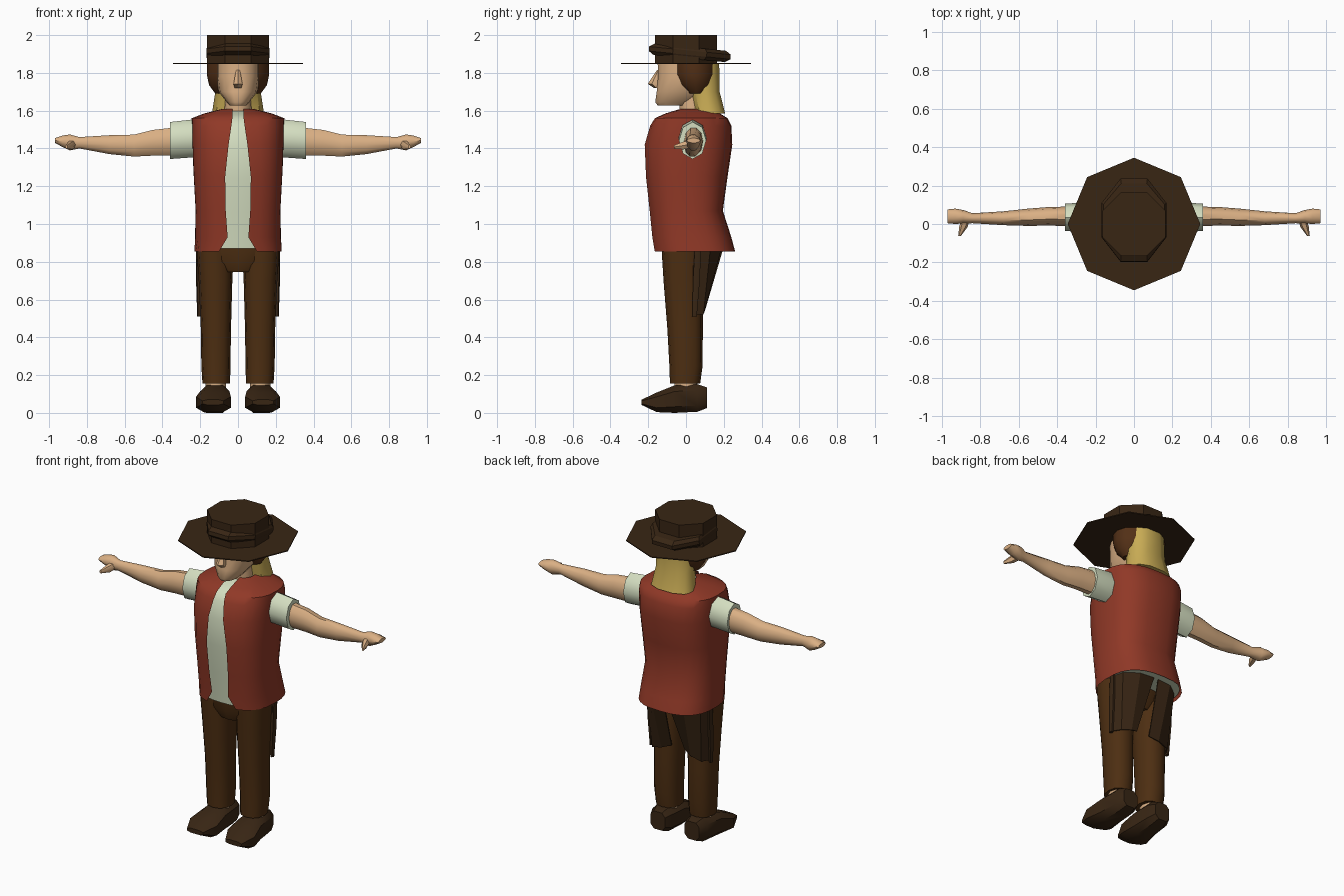
import bpy, bmesh, math
from mathutils import Vector


def material(name, rgb):
    m = bpy.data.materials.new(name)
    m.diffuse_color = (*rgb, 1)
    return m


RED = material("red_vest_cloth", (0.28, 0.04, 0.02))
CREAM = material("cream_cloth", (0.66, 0.73, 0.53))
SKIN = material("skin", (0.70, 0.43, 0.23))
BROWN = material("brown_trousers", (0.075, 0.028, 0.006))
DARK = material("dark_leather", (0.040, 0.019, 0.007))
HAIR = material("brown_hair", (0.085, 0.029, 0.008))
BLOND = material("blond_hair", (0.58, 0.41, 0.09))


def spow(v, e):
    return math.copysign(abs(v) ** e, v)


def finish(name, bm, mat, mirror=False, smooth=45):
    bmesh.ops.recalc_face_normals(bm, faces=bm.faces[:])
    me = bpy.data.meshes.new(name)
    bm.to_mesh(me)
    bm.free()
    me.materials.append(mat)
    ob = bpy.data.objects.new(name, me)
    bpy.context.collection.objects.link(ob)
    if smooth:
        bpy.ops.object.select_all(action='DESELECT')
        ob.select_set(True)
        bpy.context.view_layer.objects.active = ob
        bpy.ops.object.shade_smooth_by_angle(angle=math.radians(smooth))
    if mirror:
        ob.modifiers.new("mirror", 'MIRROR')
    return ob


def skin_rows(bm, rows, closed):
    """Quads between neighbouring rows of points."""
    vs = [[bm.verts.new(p) for p in r] for r in rows]
    n = len(rows[0])
    for a, b in zip(vs, vs[1:]):
        for i in range(n if closed else n - 1):
            j = (i + 1) % n
            bm.faces.new((a[i], a[j], b[j], b[i]))
    return vs


def loft(name, rings, mat, n=10, axis='z', p=2.0, phase=0.0, mirror=False, smooth=45, caps=True):
    """rings: (x, y, z, half size 1, half size 2) across the given axis."""
    angs = [phase + math.tau * i / n for i in range(n)]
    prof = [(spow(math.cos(t), 2 / p), spow(math.sin(t), 2 / p)) for t in angs]
    mu = max(abs(q[0]) for q in prof)
    mv = max(abs(q[1]) for q in prof)
    u, v = {'x': ((0, 1, 0), (0, 0, 1)), 'y': ((1, 0, 0), (0, 0, 1)),
            'z': ((1, 0, 0), (0, 1, 0))}[axis]
    u, v = Vector(u), Vector(v)
    bm = bmesh.new()
    rows = [[Vector(r[:3]) + u * (r[3] * a / mu) + v * (r[4] * b / mv) for a, b in prof]
            for r in rings]
    vs = skin_rows(bm, rows, True)
    if caps:
        bm.faces.new(vs[0])
        bm.faces.new(vs[-1])
    return finish(name, bm, mat, mirror, smooth)


# torso sections: height, half width, front y, back y, half opening
TORSO = [(0.855, 0.232, -0.175, 0.260, 0.100), (0.93, 0.228, -0.180, 0.240, 0.055),
         (1.07, 0.225, -0.195, 0.195, 0.065), (1.25, 0.235, -0.215, 0.220, 0.068),
         (1.42, 0.243, -0.220, 0.245, 0.050), (1.52, 0.245, -0.190, 0.240, 0.035),
         (1.56, 0.245, -0.165, 0.220, 0.030), (1.585, 0.18, -0.110, 0.180, 0.030),
         (1.61, 0.080, -0.030, 0.130, 0.030)]
P = 2.6

# vest, open down the front
rows = []
for z, w, yf, yb, gap in TORSO:
    t0 = math.asin((gap / w) ** (P / 2))
    row = []
    for i in range(25):
        t = t0 + (math.tau - 2 * t0) * i / 24
        row.append((w * spow(math.sin(t), 2 / P),
                    (yf + yb) / 2 - (yb - yf) / 2 * spow(math.cos(t), 2 / P), z))
    rows.append(row)
bm = bmesh.new()
skin_rows(bm, rows, False)
finish("vest", bm, RED)

# shirt just inside the vest, with short sleeves
loft("shirt", [(0, (f + b) / 2, max(z - 0.008, 0.87), w - 0.012, (b - f) / 2 - 0.012)
               for z, w, f, b, g in TORSO], CREAM, n=32, p=P)
loft("sleeve", [(0.19, 0.035, 1.45, 0.07, 0.095), (0.25, 0.035, 1.452, 0.075, 0.10),
                (0.36, 0.035, 1.442, 0.072, 0.098)], CREAM, n=8, axis='x', mirror=True)

# arms and hands
loft("arm", [(0.30, 0.040, 1.440, 0.052, 0.075), (0.45, 0.040, 1.430, 0.048, 0.068),
             (0.55, 0.035, 1.415, 0.045, 0.058), (0.68, 0.030, 1.420, 0.036, 0.050),
             (0.84, 0.030, 1.430, 0.026, 0.030), (0.89, 0.038, 1.432, 0.035, 0.042),
             (0.93, 0.040, 1.438, 0.040, 0.030), (0.97, 0.040, 1.442, 0.036, 0.012)],
     SKIN, axis='x', mirror=True)
loft("thumb", [(0.875, 0.03, 1.425, 0.022, 0.022), (0.888, -0.015, 1.415, 0.022, 0.020),
               (0.908, -0.063, 1.408, 0.007, 0.009)], SKIN, n=6, axis='y', mirror=True)

# neck, head and nose
loft("neck", [(0, 0.04, 1.55, 0.075, 0.07), (0, 0.03, 1.70, 0.065, 0.07)], SKIN)
loft("head", [(0, -0.065, 1.628, 0.045, 0.085), (0, -0.055, 1.645, 0.06, 0.108),
              (0, -0.025, 1.70, 0.103, 0.130), (0, 0.0, 1.78, 0.115, 0.148),
              (0, 0.0, 1.86, 0.115, 0.150)], SKIN, n=14, p=2.3)
loft("nose", [(0, -0.145, 1.72, 0.018, 0.025), (0, -0.16, 1.742, 0.024, 0.042),
              (0, -0.14, 1.815, 0.010, 0.014)], SKIN, n=6, phase=math.pi / 6)

# brown hair at the sides, blond hair falling at the back
loft("side_hair", [(0, 0.055, 1.69, 0.120, 0.055), (0, 0.05, 1.735, 0.153, 0.10),
                   (0, 0.045, 1.79, 0.165, 0.118), (0, 0.045, 1.85, 0.163, 0.120)],
     HAIR, n=14)
loft("back_hair", [(0, 0.127, 1.585, 0.138, 0.080), (0, 0.10, 1.70, 0.120, 0.078),
                   (0, 0.09, 1.78, 0.120, 0.088), (0, 0.085, 1.85, 0.118, 0.090)],
     BLOND, n=10, p=2.4)

# hat: flat brim, crown and a tilted band
loft("hat_brim", [(0, 0, 1.847, 0.345, 0.345), (0, 0, 1.853, 0.345, 0.345)],
     DARK, n=8, smooth=0)
loft("hat_crown", [(0, 0, 1.85, 0.165, 0.165), (0, 0, 2.0, 0.165, 0.165)],
     DARK, n=8, phase=math.pi / 8, smooth=0)
band = loft("hat_band", [(0, 0, -0.03, 0.160, 0.19), (0, 0, -0.012, 0.168, 0.217),
                         (0, 0, 0.012, 0.168, 0.217), (0, 0, 0.03, 0.160, 0.19)],
            DARK, n=8, phase=math.pi / 8, smooth=0)
band.location = (0, 0.02, 1.906)
band.rotation_euler = (-0.1, 0, 0)

# trousers
loft("hips", [(0, -0.02, 0.745, 0.09, 0.085), (0, -0.02, 0.80, 0.17, 0.105),
              (0, -0.02, 0.89, 0.212, 0.11)], BROWN, n=16, p=2.5)
loft("trouser_leg", [(0.115, -0.005, 0.155, 0.073, 0.080), (0.117, 0.0, 0.25, 0.077, 0.088),
                     (0.117, -0.005, 0.45, 0.080, 0.094), (0.119, -0.015, 0.70, 0.089, 0.104),
                     (0.125, -0.02, 0.88, 0.095, 0.110)],
     BROWN, n=12, p=2.4, mirror=True)

# split tails hanging behind the legs, with a strap at each side
top = [(0.015, 0.200, 0.88), (0.11, 0.190, 0.88), (0.19, 0.130, 0.88), (0.21, 0.04, 0.88)]
low = [(0.045, 0.080, 0.56), (0.10, 0.100, 0.54), (0.17, 0.092, 0.52), (0.203, 0.04, 0.52)]
bm = bmesh.new()
skin_rows(bm, [top, low], False)
tail = finish("back_tail", bm, DARK, mirror=True, smooth=0)
thick = tail.modifiers.new("thickness", 'SOLIDIFY')
thick.thickness = 0.008
loft("side_strap", [(0.206, 0.045, 0.51, 0.010, 0.012), (0.210, 0.055, 0.70, 0.012, 0.018),
                    (0.212, 0.065, 0.91, 0.010, 0.016)], DARK, n=6, mirror=True)

# ankles and shoes
loft("ankle", [(0.118, 0.0, 0.10, 0.055, 0.06), (0.118, 0.0, 0.20, 0.055, 0.06)],
     SKIN, mirror=True)
loft("shoe", [(0.118, 0.110, 0.080, 0.050, 0.055), (0.120, 0.060, 0.079, 0.070, 0.073),
              (0.123, -0.060, 0.073, 0.078, 0.073), (0.130, -0.155, 0.056, 0.092, 0.052),
              (0.133, -0.235, 0.056, 0.055, 0.014)],
     DARK, n=8, axis='y', p=3, phase=math.pi / 8, mirror=True, smooth=40)
